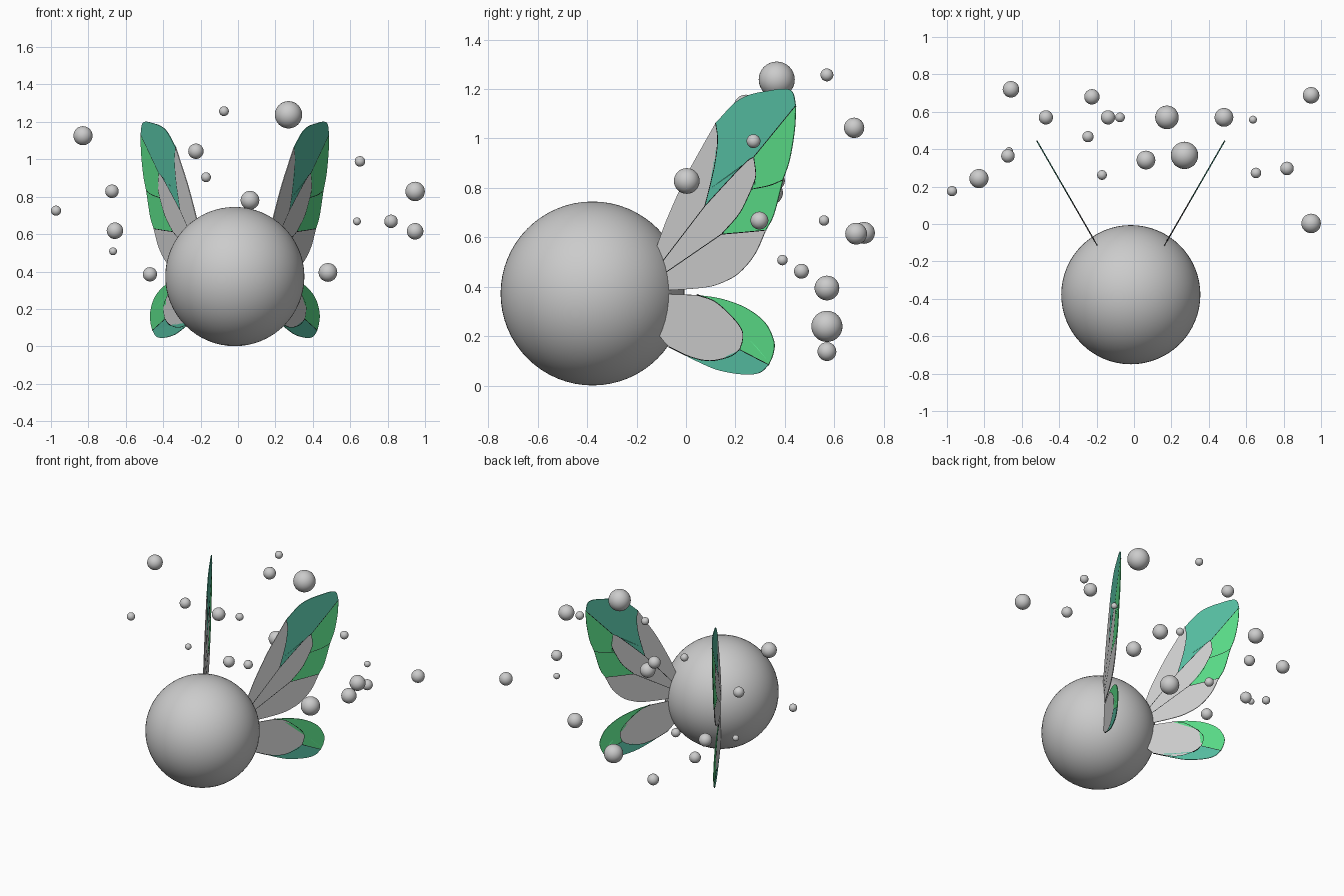
import bpy, bmesh
from mathutils import Vector

if "Cube" in bpy.data.objects:
    bpy.data.objects.remove(bpy.data.objects["Cube"])

CX = -0.017   # x of the mirror plane


def material(name, color):
    m = bpy.data.materials.new(name)
    m.diffuse_color = (*color, 1)
    m.use_nodes = True
    m.node_tree.nodes["Principled BSDF"].inputs["Base Color"].default_value = m.diffuse_color
    return m


TEAL = material("teal", (0.09, 0.5, 0.35))
GREEN = material("green", (0.1, 0.7, 0.24))
DARK = material("dark", (0.01, 0.012, 0.012))


def ball(name, loc, r, seg=32):
    bpy.ops.mesh.primitive_uv_sphere_add(segments=seg, ring_count=seg // 2, radius=r, location=loc)
    bpy.context.object.name = name
    bpy.ops.object.shade_smooth()


def smooth(pts, steps=5):
    """Catmull-Rom curve through the points (straight if only two)."""
    p = [Vector(q) for q in pts]
    if len(p) == 2:
        return p
    p = [2 * p[0] - p[1]] + p + [2 * p[-1] - p[-2]]
    out = []
    for a, b, c, d in zip(p, p[1:], p[2:], p[3:]):
        for i in range(steps):
            t = i / steps
            out.append(0.5 * (2 * b + (c - a) * t + (2 * a - 5 * b + 4 * c - d) * t * t
                              + (3 * b - a - 3 * c + d) * t ** 3))
    return out + [p[-2]]


def place(p, side):
    """Wing drawing (y, z) onto the upright plane swept 30 degrees outwards."""
    return Vector((CX + side * (0.188 + 0.577 * (p.x + 0.10)), p.x, p.y))


def build_wing(name, side, paths, cells, veins):
    curves = {k: smooth(v) for k, v in paths.items()}
    for part, (mat, loops) in cells.items():
        bm = bmesh.new()
        for loop in loops:
            pts = []
            for key in loop.split():
                c = curves[key.strip("-")]
                pts += (c[::-1] if key[0] == "-" else c)[:-1]
            bm.faces.new([bm.verts.new(place(p, side)) for p in pts])
        bmesh.ops.triangulate(bm, faces=bm.faces[:])
        me = bpy.data.meshes.new(name + part)
        bm.to_mesh(me)
        bm.free()
        ob = bpy.data.objects.new(name + part, me)
        bpy.context.collection.objects.link(ob)
        if mat:
            me.materials.append(mat)
        mod = ob.modifiers.new("thickness", "SOLIDIFY")
        mod.thickness, mod.offset = 0.005, 0
    # dark veins between the cells
    cu = bpy.data.curves.new(name + "_veins", "CURVE")
    cu.dimensions, cu.bevel_depth, cu.bevel_resolution = "3D", 0.0035, 1
    for key in veins.split():
        sp = cu.splines.new("POLY")
        sp.points.add(len(curves[key]) - 1)
        for q, p in zip(sp.points, curves[key]):
            q.co = (*place(p, side), 1)
    cu.materials.append(DARK)
    bpy.context.collection.objects.link(bpy.data.objects.new(name + "_veins", cu))


# Upper wing: shared corner points, then boundary paths
R, P1, P2, P3, P4 = (-.18, .39), (.121, 1.063), (.444, 1.132), (.392, .832), (.323, .629)
Q, S, T, U = (.077, .726), (.275, .925), (.266, .795), (.145, .613)
upper = {
    "lead": [R, (-.117, .552), (-.085, .653), (-.004, .836), (.057, .95), P1],
    "top": [P1, (.198, 1.144), (.259, 1.177), (.335, 1.193), (.40, 1.201), (.432, 1.186), P2],
    "edge1": [P2, (.440, 1.039), (.420, .917), P3],
    "edge2": [P3, (.356, .694), P4],
    "edge3": [P4, (.279, .532), (.218, .459), (.158, .422), (.081, .398), (-.077, .386), R],
    "v1": [P1, (.129, .998), (.121, .917), (.105, .836), Q],
    "v2": [Q, (.178, .836), (.245, .905), S],
    "v3": [S, P2],
    "v4": [S, (.283, .85), T],
    "v5": [T, (.218, .698), U],
    "v6": [T, (.339, .81), P3],
    "v7": [U, (.24, .621), P4],
    "v8": [R, Q],
    "v9": [R, U],
}
upper_cells = {
    "_inner": (None, ["lead v1 -v8", "v8 v2 v4 v5 -v9", "v9 v7 edge3"]),
    "_tip": (TEAL, ["top -v3 -v2 -v1"]),
    "_rear": (GREEN, ["v3 edge1 -v6 -v4", "v6 edge2 -v7 -v5"]),
}

# Lower wing
R2, A, B, C, D = (-.18, .31), (.044, .367), (.335, .085), (-.069, .158), (.218, .146)
lower = {
    "top": [R2, (-.10, .368), (-.06, .369), A],
    "outer1": [A, (.137, .353), (.238, .317), (.319, .256), (.356, .179), (.352, .126), B],
    "outer2": [B, (.299, .053), (.238, .045), (.137, .061), (.057, .093), (-.024, .134), C],
    "root": [C, (-.105, .2), R2],
    "in1": [A, (.117, .341), (.186, .28), (.226, .227), (.23, .187), D],
    "in2": [D, (.178, .118), (.097, .101), (.016, .118), C],
    "split": [D, B],
}
lower_cells = {
    "_inner": (None, ["top in1 in2 root"]),
    "_rear": (GREEN, ["outer1 -split -in1"]),
    "_tip": (TEAL, ["split outer2 -in2"]),
}

for label, side in (("right", 1), ("left", -1)):
    build_wing(label + "_upper_wing", side, upper, upper_cells, "v1 v2 v3 v4 v5 v6 v7 v8 v9")
    build_wing(label + "_lower_wing", side, lower, lower_cells, "in1 in2 split")

# Body
ball("body", (CX, -0.378, 0.373), 0.372, 64)

# Floating bubbles, left group and right group: x, y, z, radius
left = [
    (-.829, .243, 1.126, .051), (-.075, .57, 1.257, .026), (-.225, .68, 1.043, .041),
    (-.171, .262, .904, .026), (-.674, .364, .829, .036), (-.973, .176, .725, .027),
    (-.658, .72, .618, .044), (-.668, .39, .508, .021), (-.471, .57, .385, .038),
    (-.139, .57, .138, .038), (-.246, .467, .463, .030),
]
right = [
    (.27, .367, 1.238, .073), (.064, .342, .781, .05), (.652, .273, .989, .028),
    (.947, .003, .828, .052), (.818, .297, .668, .036), (.947, .688, .615, .044),
    (.636, .558, .668, .021), (.481, .57, .395, .05), (.176, .57, .24, .063),
]
for i, (x, y, z, r) in enumerate(left + right):
    ball(f"bubble_{i + 1}", (x, y, z), r)
